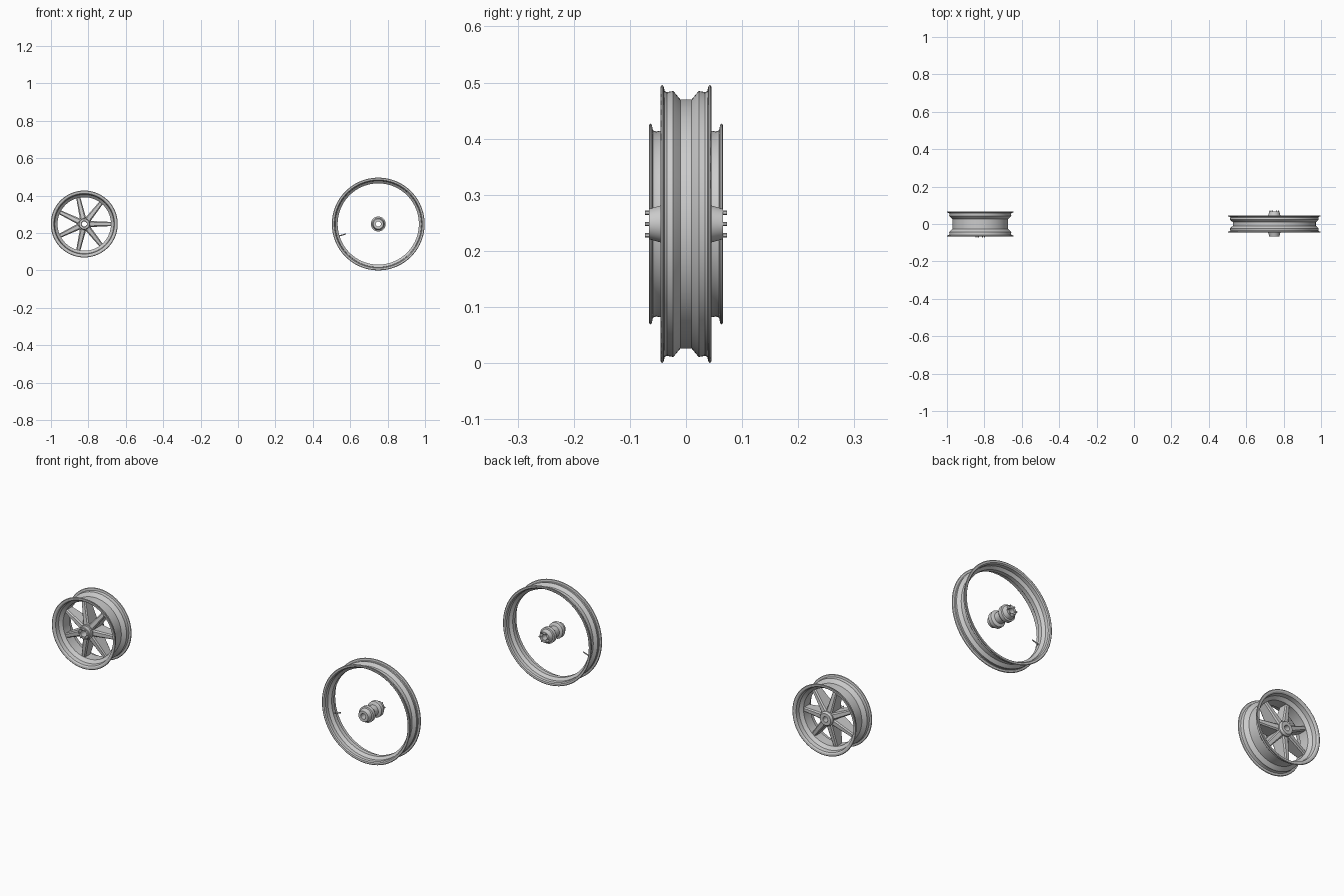
import bpy, bmesh, math
from mathutils import Vector, Matrix

if "Cube" in bpy.data.objects:
    bpy.data.objects.remove(bpy.data.objects["Cube"])

metal = bpy.data.materials.new("light_grey_metal")
metal.diffuse_color = (0.6, 0.6, 0.6, 1)
metal.use_nodes = True
metal.node_tree.nodes["Principled BSDF"].inputs["Base Color"].default_value = (0.6, 0.6, 0.6, 1)

SMALL = Vector((-0.822, 0, 0.248))
LARGE = Vector((0.75, 0, 0.248))


def finish(name, bm, place):
    bmesh.ops.recalc_face_normals(bm, faces=bm.faces)
    mesh = bpy.data.meshes.new(name)
    bm.to_mesh(mesh)
    bm.free()
    ob = bpy.data.objects.new(name, mesh)
    bpy.context.collection.objects.link(ob)
    ob.location = place
    mesh.materials.append(metal)
    bpy.ops.object.select_all(action="DESELECT")
    ob.select_set(True)
    bpy.context.view_layer.objects.active = ob
    bpy.ops.object.shade_smooth_by_angle(angle=math.radians(30))
    return ob


def lathe(name, profile, place, steps=96):
    """Turn a closed (y, radius) outline around the axle."""
    bm = bmesh.new()
    ring = [bm.verts.new((r, y, 0)) for y, r in profile]
    edges = [bm.edges.new((a, b)) for a, b in zip(ring, ring[1:] + ring[:1])]
    bmesh.ops.spin(bm, geom=ring + edges, cent=(0, 0, 0), axis=(0, 1, 0),
                   angle=math.tau, steps=steps, use_merge=False)
    bmesh.ops.remove_doubles(bm, verts=bm.verts, dist=1e-5)
    return finish(name, bm, place)


def rim(name, outer_half, inner_half, place):
    """Mirror half of the rim outline across the middle of the wheel."""
    outer = outer_half + [(-y, r) for y, r in reversed(outer_half)]
    inner = [(-y, r) for y, r in inner_half] + list(reversed(inner_half))
    return lathe(name, outer + inner, place)


def bolts(name, count, circle, radius, y, depth, place):
    bm = bmesh.new()
    for i in range(count):
        a = math.tau * i / count
        pos = Matrix.Translation((circle * math.cos(a), y, circle * math.sin(a)))
        bmesh.ops.create_cone(bm, cap_ends=True, segments=6, radius1=radius,
                              radius2=radius, depth=depth,
                              matrix=pos @ Matrix.Rotation(math.pi / 2, 4, "X"))
    return finish(name, bm, place)


# Large rim: rounded flange lips, bead seats and a narrow drop centre
rim("large_rim",
    [(0.045, 0.245), (0.043, 0.248), (0.040, 0.246), (0.038, 0.237),
     (0.034, 0.235), (0.023, 0.237), (0.020, 0.234), (0.010, 0.222)],
    [(0.044, 0.236), (0.039, 0.231), (0.022, 0.230), (0.010, 0.217)], LARGE)

# Small rim: wide barrel with a broad drop centre
rim("small_rim",
    [(0.066, 0.176), (0.064, 0.179), (0.061, 0.177), (0.059, 0.167),
     (0.054, 0.165), (0.042, 0.166), (0.038, 0.162), (0.026, 0.148)],
    [(0.065, 0.167), (0.060, 0.161), (0.040, 0.158), (0.026, 0.143)], SMALL)

# Seven tapered spokes, deep at the hub and shallower at the rim
bm = bmesh.new()
for i in range(7):
    turn = Matrix.Rotation(-math.tau * i / 7, 4, "Y")
    ends = []
    for r, w, d in ((0.022, 0.017, 0.042), (0.146, 0.011, 0.024)):
        c = 0.6 * w
        section = [(w, d - 0.006), (c, d), (-c, d), (-w, d - 0.006),
                   (-w, 0.006 - d), (-c, -d), (c, -d), (w, 0.006 - d)]
        ends.append([bm.verts.new(turn @ Vector((r, y, z))) for z, y in section])
    a, b = ends
    for k in range(8):
        n = (k + 1) % 8
        bm.faces.new((a[k], a[n], b[n], b[k]))
    bm.faces.new(a)
    bm.faces.new(b)
finish("small_wheel_spokes", bm, SMALL)

# Small hub with a stepped front boss and an open axle bore
lathe("small_hub",
      [(-0.066, 0.016), (-0.066, 0.027), (-0.063, 0.030), (-0.048, 0.031),
       (-0.046, 0.036), (0.046, 0.036), (0.050, 0.033), (0.056, 0.030),
       (0.056, 0.014)], SMALL, 48)
bolts("small_hub_bolts", 6, 0.023, 0.004, -0.068, 0.010, SMALL)

# Large hub: spool with two flanges and coned ends
half = [(0.066, 0.027), (0.045, 0.033), (0.043, 0.040), (0.025, 0.040),
        (0.021, 0.037), (0.017, 0.027)]
lathe("large_hub", [(0.066, 0.014)] + half + [(-y, r) for y, r in reversed(half)]
      + [(-0.066, 0.014)], LARGE, 48)
bolts("large_hub_bolts", 6, 0.023, 0.004, 0.068, 0.010, LARGE)

# Valve stem pointing inwards from the large rim
bm = bmesh.new()
bmesh.ops.create_cone(bm, cap_ends=True, segments=12, radius1=0.003, radius2=0.003,
                      depth=0.045, matrix=Matrix.Rotation(math.pi / 2, 4, "Y"))
bmesh.ops.translate(bm, verts=bm.verts, vec=(-0.203, 0, 0))
bmesh.ops.rotate(bm, verts=bm.verts, cent=(0, 0, 0),
                 matrix=Matrix.Rotation(math.radians(-17), 3, "Y"))
finish("large_rim_valve", bm, LARGE)
